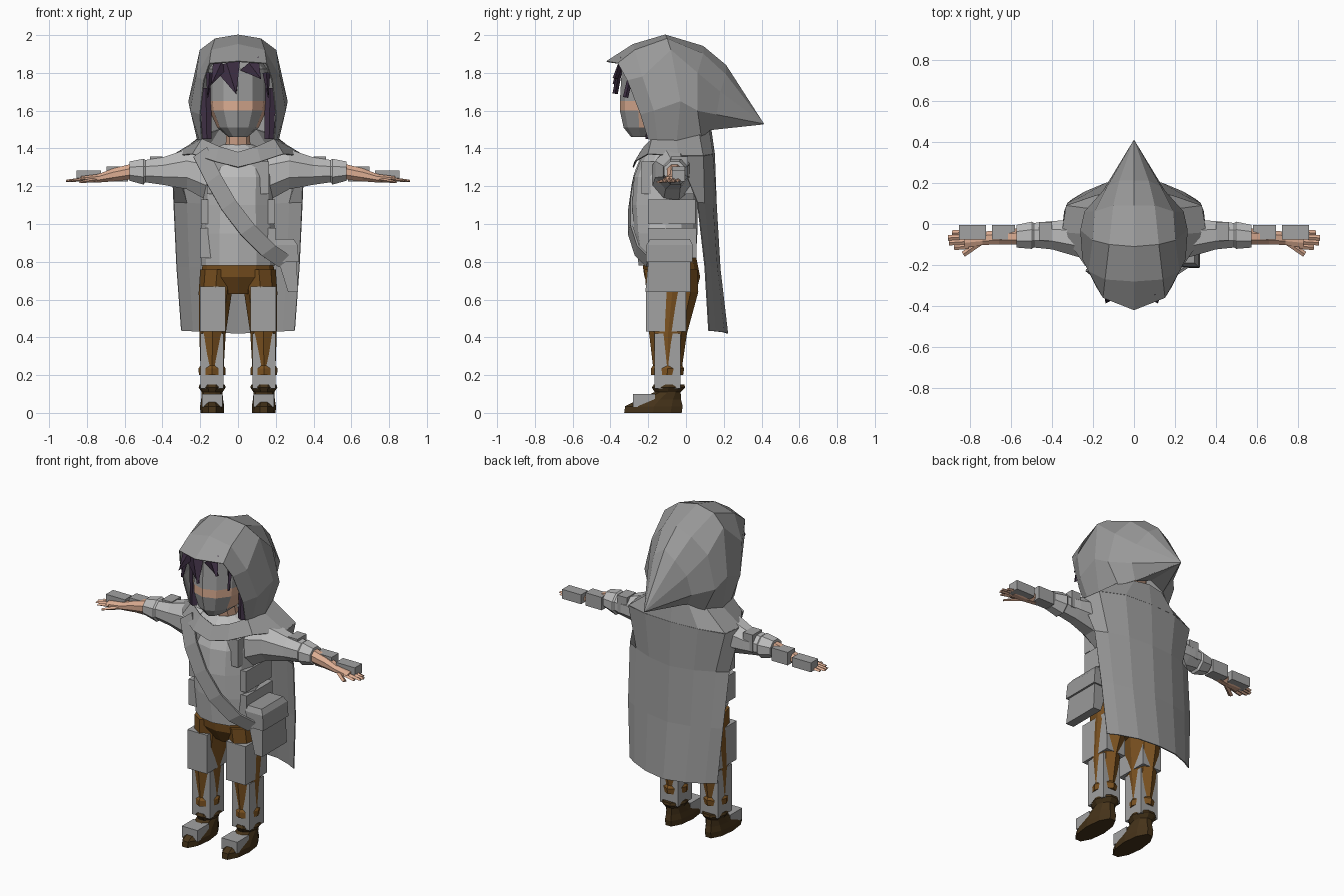
import bpy, bmesh, math
from mathutils import Vector

old = bpy.data.objects.get("Cube")
if old:
    bpy.data.objects.remove(old)


def material(name, colour):
    mat = bpy.data.materials.new(name)
    mat.use_nodes = True
    mat.diffuse_color = (*colour, 1)
    mat.node_tree.nodes["Principled BSDF"].inputs["Base Color"].default_value = (*colour, 1)
    return mat


CAPE = material("cape_grey", (.32, .32, .32))
PAD = material("pad_grey", (.36, .36, .36))
SHIRT = material("shirt_pale_grey", (.5, .5, .5))
SKIN = material("skin", (.72, .42, .29))
HAIR = material("hair_dark_purple", (.05, .03, .06))
TROUSERS = material("trousers_brown", (.2, .085, .015))
BOOTS = material("boots_dark_brown", (.06, .033, .01))


def finish(name, bm, mat, mirror=False, thick=0):
    """Turn a bmesh into a flat shaded object, optionally mirrored in x."""
    bmesh.ops.remove_doubles(bm, verts=bm.verts, dist=.0005)
    bmesh.ops.recalc_face_normals(bm, faces=bm.faces)
    mesh = bpy.data.meshes.new(name)
    bm.to_mesh(mesh)
    bm.free()
    mesh.materials.append(mat)
    obj = bpy.data.objects.new(name, mesh)
    bpy.context.collection.objects.link(obj)
    if mirror:
        mod = obj.modifiers.new("mirror", 'MIRROR')
        mod.merge_threshold = .001
    if thick:
        mod = obj.modifiers.new("cloth", 'SOLIDIFY')
        mod.thickness = thick
        mod.offset = 0
    return obj


def loft(name, rows, mat, closed=True, **options):
    """Skin a list of point rows; closed rows become a capped tube."""
    bm = bmesh.new()
    grid = [[bm.verts.new(p) for p in row] for row in rows]
    count = len(grid[0])
    for a, b in zip(grid, grid[1:]):
        for i in range(count if closed else count - 1):
            j = (i + 1) % count
            bm.faces.new((a[i], a[j], b[j], b[i]))
    if closed:
        bm.faces.new(grid[0])
        bm.faces.new(grid[-1])
    return finish(name, bm, mat, **options)


def level(z, cx, rx, front, back, n=8):
    """Horizontal oval between a front and a back depth."""
    cy, ry = (front + back) / 2, (back - front) / 2
    turns = [math.tau * i / n for i in range(n)]
    return [(cx + rx * math.cos(t), cy + ry * math.sin(t), z) for t in turns]


def upright(x, cy, cz, ry, rz, n=8):
    """Oval across the arm."""
    turns = [math.tau * (i + .5) / n for i in range(n)]
    return [(x, cy + ry * math.cos(t), cz + rz * math.sin(t)) for t in turns]


def box(name, low, high, mat=PAD, mirror=False):
    bm = bmesh.new()
    bmesh.ops.create_cube(bm, size=1)
    for v in bm.verts:
        v.co = Vector([h if c > 0 else l for c, l, h in zip(v.co, low, high)])
    return finish(name, bm, mat, mirror)


def spike(name, base, tip, width, mat, mirror=False, end=0):
    """Four-sided tapered rod from base to tip."""
    a, b = Vector(base), Vector(tip)
    side = (b - a).cross(Vector((0, 1, 0))).normalized()
    deep = (b - a).cross(side).normalized() * .014
    rows = [[p + side * w, p + deep, p - side * w, p - deep]
            for p, w in ((a, width), (b, max(end, .002)))]
    return loft(name, rows, mat, mirror=mirror)


# Hood: arched ribs from the front rim back towards the point
tip = (0, .41, 1.53)
ribs = [
    [(0, -.42, 1.86), (.15, -.36, 1.85), (.18, -.31, 1.76), (.2, -.24, 1.58), (.19, -.2, 1.45)],
    [(0, -.28, 1.95), (.14, -.27, 1.92), (.22, -.23, 1.78), (.25, -.17, 1.6), (.2, -.15, 1.44)],
    [(0, -.11, 2), (.12, -.1, 1.98), (.2, -.08, 1.92), (.26, -.03, 1.65), (.21, -.05, 1.43)],
    [(0, .09, 1.94), (.1, .09, 1.9), (.19, .06, 1.8), (.24, .06, 1.6), (.18, .08, 1.46)],
    [(0, .21, 1.84), (.07, .21, 1.79), (.13, .18, 1.7), (.15, .16, 1.58), (.1, .13, 1.5)],
    [tip] * 5]
loft("hood", ribs, CAPE, closed=False, mirror=True, thick=.006)
under = [[(.1, .13, 1.5), (0, .15, 1.53)], [tip, tip]]
loft("hood_underside", under, CAPE, closed=False, mirror=True, thick=.006)

# Collar wrapped round the shoulders, and the long back of the cape
neck = [(0, -.24, 1.38), (.1, -.22, 1.41), (.19, -.18, 1.45), (.22, -.05, 1.44),
        (.19, .07, 1.47), (.1, .12, 1.5), (0, .13, 1.51)]
edge = [(0, -.28, 1.3), (.12, -.27, 1.33), (.24, -.2, 1.37), (.35, -.04, 1.36),
        (.33, .09, 1.36), (.18, .14, 1.37), (0, .15, 1.37)]
loft("cape_collar", [neck, edge], CAPE, closed=False, mirror=True, thick=.006)
drop = [edge[3:]]
for z, wide, side, back in ((1.1, .34, .06, .16), (.76, .325, .1, .18), (.42, .3, .12, .22)):
    drop.append([(wide * f, back + (side - back) * f ** 2, z + .015 * f) for f in (1, .8, .45, 0)])
loft("cape_back", drop, CAPE, closed=False, mirror=True, thick=.006)

# Head with a covered brow and mouth
head = loft("head", [level(*r, n=12) for r in (
    (1.46, 0, .05, -.29, -.1), (1.51, 0, .11, -.33, 0), (1.6, 0, .15, -.35, .04),
    (1.65, 0, .155, -.35, .05), (1.82, 0, .155, -.34, .05), (1.92, 0, .08, -.25, 0))], SKIN)
head.data.materials.append(PAD)
for face in head.data.polygons:
    c = face.center
    brow = c.z > 1.65
    mouth = 1.47 < c.z < 1.6 and abs(c.x) < .1
    if c.y < -.15 and (brow or mouth):
        face.material_index = 1
loft("neck", [level(1.36, 0, .07, -.17, -.03), level(1.5, 0, .06, -.2, -.06)], SKIN)

# Hair: fringe spikes and long side locks
for name, x, end_x, end_z, width in (
        ("fringe_right", -.09, -.14, 1.74, .045), ("fringe_middle", -.06, -.01, 1.69, .075),
        ("fringe_left", .06, .12, 1.77, .06)):
    spike(name, (x, -.345, 1.85), (end_x, -.375, end_z), width, HAIR)
spike("side_fringe", (.15, -.29, 1.8), (.16, -.32, 1.67), .02, HAIR, mirror=True)
spike("side_lock", (.17, -.19, 1.72), (.165, -.2, 1.45), .03, HAIR, mirror=True, end=.025)

# Shirt body and sleeves
loft("shirt", [level(*r, n=12) for r in (
    (.78, 0, .195, -.25, .05), (.95, 0, .195, -.275, .06), (1.1, 0, .185, -.285, .06),
    (1.25, 0, .19, -.275, .06), (1.38, 0, .17, -.225, .05), (1.42, 0, .08, -.18, 0))], SHIRT)
loft("sleeve", [upright(*r) for r in (
    (.14, -.08, 1.25, .11, .15), (.27, -.07, 1.29, .1, .115), (.4, -.055, 1.28, .075, .078),
    (.49, -.055, 1.28, .065, .064), (.5, -.055, 1.277, .072, .074),
    (.575, -.06, 1.28, .06, .055))], SHIRT, mirror=True)

# Forearm, palm and fingers
loft("forearm", [upright(*r) for r in (
    (.55, -.06, 1.28, .045, .045), (.66, -.065, 1.26, .038, .037),
    (.74, -.07, 1.242, .035, .024), (.83, -.075, 1.238, .045, .016))], SKIN, mirror=True)
for i, reach in enumerate((.88, .905, .91, .89)):
    y = -.108 + .023 * i
    spike("finger", (.81, y, 1.238), (reach, y - .006, 1.228), .011, SKIN, mirror=True, end=.006)
spike("thumb", (.75, -.09, 1.235), (.835, -.148, 1.222), .013, SKIN, mirror=True, end=.006)

# Trousers: hips and legs with turned cuffs
loft("trouser_hips", [level(*r, n=12) for r in (
    (.82, 0, .18, -.235, .055), (.72, 0, .2, -.22, .075), (.63, 0, .1, -.16, .05))], TROUSERS)
loft("trouser_leg", [level(*r) for r in (
    (.76, .11, .09, -.22, .06), (.64, .12, .088, -.21, .065), (.42, .135, .07, -.195, .005),
    (.25, .137, .062, -.175, -.02), (.235, .137, .072, -.185, -.01),
    (.2, .137, .07, -.185, -.015))], TROUSERS, mirror=True)

# Boots
loft("boot", [level(*r, n=10) for r in (
    (0, .137, .062, -.335, -.015), (.035, .137, .064, -.33, -.01), (.07, .137, .058, -.26, -.02),
    (.11, .137, .055, -.17, -.025), (.135, .137, .072, -.185, 0),
    (.15, .137, .066, -.175, -.005))], BOOTS, mirror=True)

# Blocky pads over the limbs
box("hand_pad", (.725, -.075, 1.225), (.855, -.005, 1.283), mirror=True)
box("forearm_pad", (.583, -.075, 1.225), (.695, -.005, 1.305), mirror=True)
box("upper_arm_pad", (.4, -.08, 1.25), (.465, .01, 1.357), mirror=True)
box("thigh_pad", (.066, -.212, .43), (.2, 0, .67), mirror=True)
box("shin_pad", (.076, -.168, .13), (.198, -.03, .42), mirror=True)
box("foot_pad", (.083, -.28, .03), (.19, -.165, .1), mirror=True)

# Blocky pads round the body
box("chest_pad", (-.165, -.235, 1.16), (.165, .05, 1.33))
box("rib_pad", (-.195, -.2, 1), (.195, .05, 1.13))
box("waist_pad", (-.2, -.2, .82), (.2, .055, .98))


# Shoulder bag leaning on the left hip
def slab(z, inner, outer, front, back):
    return [(inner, front, z), (outer, front, z), (outer, back, z), (inner, back, z)]


loft("bag", [slab(.64, .265, .318, -.215, .025), slab(.8, .215, .31, -.2, .025),
             slab(.91, .19, .3, -.19, .02)], CAPE)
loft("bag_flap", [slab(.8, .225, .322, -.213, .035), slab(.89, .195, .315, -.208, .035),
                  slab(.92, .2, .295, -.19, .02)], CAPE)

# Strap across the chest
path = [Vector(p) for p in ((-.2, -.22, 1.38), (-.13, -.275, 1.24), (-.05, -.295, 1.1),
                            (.05, -.295, .97), (.16, -.26, .86), (.25, -.2, .8))]
across = Vector((.036, .006, .026))
loft("bag_strap", [[p - across, p + across] for p in path], CAPE, closed=False, thick=.012)
